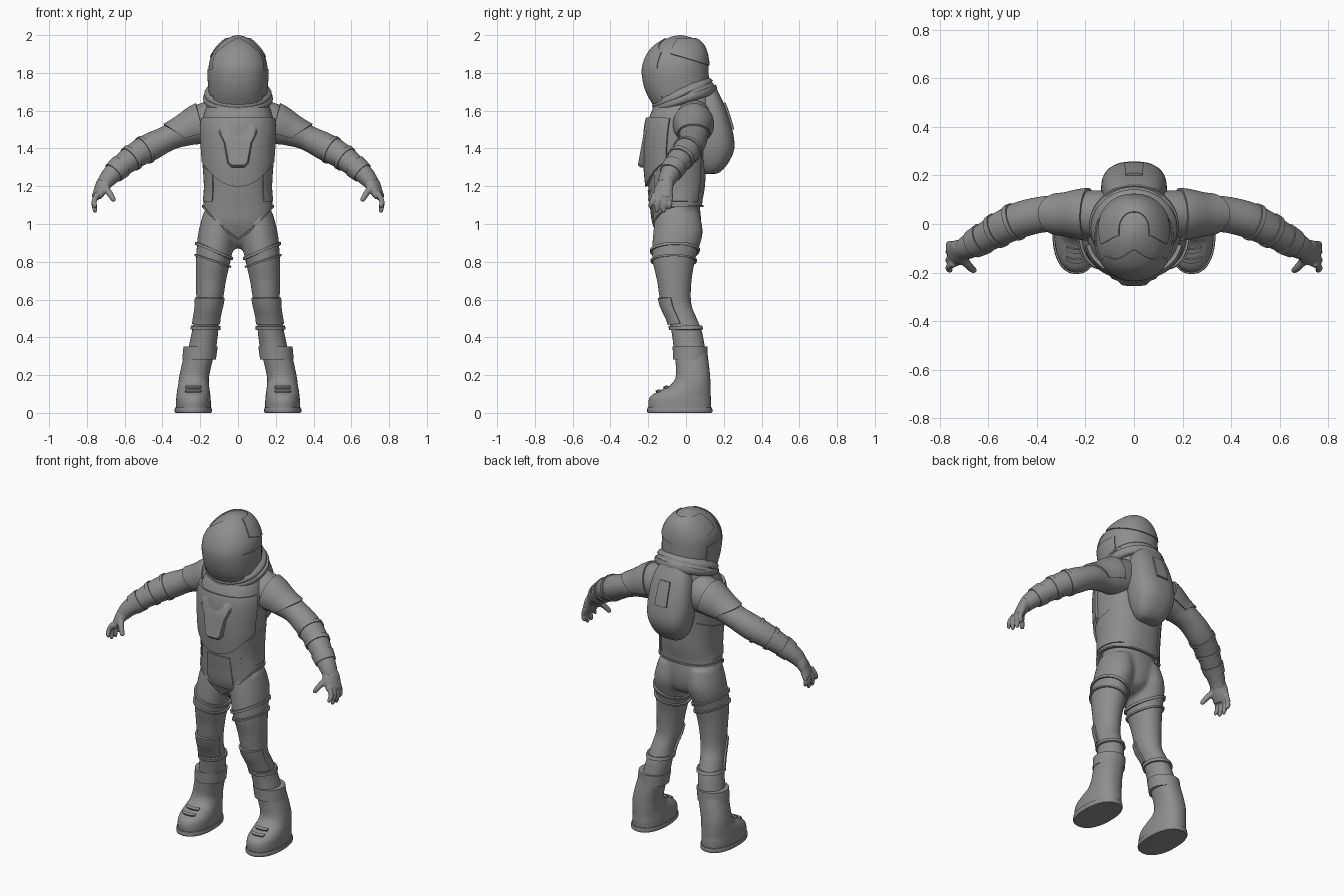
import bpy, bmesh, math
from mathutils import Vector

if "Cube" in bpy.data.objects:
    bpy.data.objects.remove(bpy.data.objects["Cube"])

suit_grey = bpy.data.materials.new("suit grey")
suit_grey.use_nodes = True
GREY = (0.27, 0.27, 0.27, 1)
suit_grey.diffuse_color = GREY
suit_grey.node_tree.nodes["Principled BSDF"].inputs["Base Color"].default_value = GREY
UP = Vector((0, 0, 1))
parts = []


def add_object(name, bm, mirror=False, thick=0):
    bmesh.ops.recalc_face_normals(bm, faces=bm.faces)
    mesh = bpy.data.meshes.new(name)
    bm.to_mesh(mesh)
    bm.free()
    mesh.materials.append(suit_grey)
    ob = bpy.data.objects.new(name, mesh)
    bpy.context.collection.objects.link(ob)
    if thick:
        ob.modifiers.new("Thickness", "SOLIDIFY").thickness = thick
        ob.modifiers["Thickness"].offset = 0
    if mirror:
        ob.modifiers.new("Mirror", "MIRROR")
    parts.append(ob)
    return ob


def sample(rings, v):
    """Smooth interpolation through rings of (x, y, z, width, depth)."""
    n = len(rings) - 1
    v = min(max(v, 0), n)
    i = min(int(v), n - 1)
    f = v - i
    a, b, c, d = (rings[min(max(k, 0), n)] for k in range(i - 1, i + 3))
    return [q + f * (r - p + f * (2*p - 5*q + 4*r - s + f * (3*(q - r) + s - p))) / 2
            for p, q, r, s in zip(a, b, c, d)]


def level(rings, z):
    """Position along a vertical stack of rings at height z."""
    lo, hi = 0, len(rings) - 1
    for _ in range(20):
        mid = (lo + hi) / 2
        lo, hi = (mid, hi) if sample(rings, mid)[2] < z else (lo, mid)
    return lo


def loft(name, rings, lo=0, hi=None, arc=(0, 360), off=0, flat=True, thick=0,
         mirror=False, power=1, seg=40, steps=24):
    """Skin over rings; arc and lo/hi (numbers or functions of angle) cut out panels."""
    hi = len(rings) - 1 if hi is None else hi
    closed = arc[1] - arc[0] == 360
    bm = bmesh.new()
    rows = []
    for j in range(steps + 1):
        row = []
        for i in range(seg if closed else seg + 1):
            t = math.radians(arc[0] + (arc[1] - arc[0]) * i / seg)
            l, h = (e(t) if callable(e) else e for e in (lo, hi))
            v = l + (h - l) * j / steps
            x, y, z, a, b = sample(rings, v)
            n1, n2 = Vector((1, 0, 0)), Vector((0, 1, 0))
            if not flat:
                d = Vector(sample(rings, v + .05)[:3]) - Vector(sample(rings, v - .05)[:3])
                n1 = d.cross(UP).normalized()
                n2 = n1.cross(d).normalized()
            c, s = math.cos(t), math.sin(t)
            c = math.copysign(abs(c) ** power, c)
            s = math.copysign(abs(s) ** power, s)
            row.append(bm.verts.new(Vector((x, y, z)) + n1 * c * (a + off) + n2 * s * (b + off)))
        rows.append(row)
    for r, q in zip(rows, rows[1:]):
        for i in range(seg):
            k = (i + 1) % len(r)
            bm.faces.new((r[i], r[k], q[k], q[i]))
    if closed:
        for row, end in ((rows[0], lo), (rows[-1], hi)):
            if not callable(end):
                bm.faces.new(row)
    return add_object(name, bm, mirror, thick)


def fuse(name, obs, voxel):
    """Blend overlapping pieces into one skin."""
    bpy.ops.object.select_all(action="DESELECT")
    for ob in obs:
        ob.select_set(True)
    bpy.context.view_layer.objects.active = obs[0]
    bpy.ops.object.join()
    for ob in obs[1:]:
        parts.remove(ob)
    obs[0].name = name
    mod = obs[0].modifiers.new("Blend", "REMESH")
    mod.mode, mod.voxel_size = "VOXEL", voxel
    obs[0].modifiers.new("Soften", "SMOOTH").iterations = 4


def stack(*rows):
    """Centred rings from (z, half width, front y, back y)."""
    return [(0, (f + b) / 2, z, a, (b - f) / 2) for z, a, f, b in rows]


def band(name, rings, z0, z1, slope=0, **kw):
    loft(name, rings, lambda t: level(rings, z0 + slope * math.cos(t)),
         lambda t: level(rings, z1 + slope * math.cos(t)), thick=.02, steps=4, **kw)


# Torso with a V shaped hem
torso = stack((.9, .18, -.13, .08), (1, .195, -.172, .09), (1.1, .183, -.187, .085),
              (1.2, .175, -.2, .1), (1.35, .184, -.212, .11), (1.5, .192, -.208, .13),
              (1.59, .178, -.185, .14), (1.66, .145, -.14, .14), (1.73, .1, -.05, .13))
def hem(t):
    return level(torso, 1.09 if math.sin(t) > 0 else .915 + .175 * abs(math.cos(t)))
loft("torso", torso, lo=hem, power=.85, seg=64, steps=40)
loft("hem_piping", torso, lo=hem, hi=lambda t: hem(t) + .1, power=.85, seg=64, steps=2, thick=.014)
loft("chest_plate", torso, lambda t: level(torso, 1.2 + .14 * math.cos(t) ** 2), level(torso, 1.56),
     arc=(195, 345), off=.006, thick=.02, power=.85)
loft("side_panel", torso, lambda t: level(torso, 1.12), lambda t: level(torso, 1.32 + .06 * math.sin(t)),
     arc=(-45, 50), thick=.012, power=.85, mirror=True)
loft("belly_panel", torso, lambda t: level(torso, .97), level(torso, 1.18),
     arc=(248, 292), thick=.01, power=.85)

# Chest control unit
bm = bmesh.new()
half = [(.035, 1.3), (.055, 1.32), (.075, 1.43), (.1, 1.48), (.1, 1.52), (.085, 1.535)]
outline = half + [(-x, z) for x, z in reversed(half)]
def slab(shrink, depth):
    return [bm.verts.new((x * shrink, depth - .16 * (1.54 - z), 1.42 + (z - 1.42) * shrink))
            for x, z in outline]
loops = [slab(1, -.15), slab(1, -.203), slab(.9, -.216)]
for a, b in zip(loops, loops[1:]):
    for i in range(len(a)):
        k = (i + 1) % len(a)
        bm.faces.new((a[i], a[k], b[k], b[i]))
bm.faces.new(loops[0])
bm.faces.new(loops[-1])
add_object("chest_unit", bm)

# Backpack with a raised spine
pack = stack((1.265, .03, .1, .15), (1.275, .07, .08, .18), (1.32, .105, .06, .222),
             (1.4, .13, .04, .256), (1.5, .135, .04, .245), (1.62, .122, .04, .208),
             (1.7, .09, .06, .17), (1.75, .04, .09, .14))
loft("backpack", pack, power=.8)
band("backpack_spine", pack, 1.5, 1.64, arc=(78, 102), power=.8)

# Helmet, visor and hood plates
helmet = stack((1.6, .135, -.15, .1), (1.7, .15, -.208, .12), (1.8, .157, -.23, .12),
               (1.87, .148, -.217, .116), (1.93, .115, -.18, .1), (1.97, .075, -.125, .068),
               (1.992, .036, -.075, .012), (2, .004, -.035, -.025))
loft("helmet", helmet, power=.92, seg=56, steps=48)
loft("visor", helmet, 0, lambda t: level(helmet, 1.88 + .1 * math.sin(t) ** 2),
     arc=(212, 328), thick=.01, power=.92)
loft("hood", helmet, lambda t: level(helmet, 1.89 - .05 * math.sin(t)), level(helmet, 1.98),
     arc=(-12, 192), thick=.012, power=.92)
loft("ear_panel", helmet, level(helmet, 1.68), level(helmet, 1.82), arc=(-40, 20),
     thick=.01, power=.92, mirror=True)

# Tilted neck ring
collar = [(0, .002, 1.64, .165, .16), (0, -.002, 1.652, .182, .178), (0, -.01, 1.672, .184, .18),
          (0, -.013, 1.68, .172, .168), (0, -.016, 1.686, .178, .174),
          (0, -.022, 1.7, .175, .17), (0, -.03, 1.718, .155, .15)]
loft("neck_ring", collar, flat=False, seg=56)

# Arms with shoulder caps and sleeve rings
arm = [(.1, .035, 1.55, .1, .115), (.2, .04, 1.525, .098, .105), (.29, .04, 1.49, .08, .08),
       (.37, .04, 1.455, .074, .068), (.46, .02, 1.41, .074, .073), (.54, -.015, 1.365, .07, .068),
       (.62, -.06, 1.305, .06, .058), (.68, -.093, 1.25, .05, .048), (.71, -.11, 1.21, .042, .038)]
loft("arm", arm, flat=False, mirror=True, steps=40)
loft("shoulder_cap", arm, .9, lambda t: 2.3 + .6 * math.sin(t), arc=(-25, 205), flat=False,
     mirror=True, thick=.02)
for name, start, end in (("elbow_ring", 4.3, 4.5), ("forearm_ring", 5.2, 5.4), ("glove_cuff", 6, 6.6)):
    loft(name, arm, start, end, flat=False, mirror=True, off=.006, steps=4)

# Gloves
palm = [(.7, -.1, 1.235, .042, .036), (.72, -.115, 1.195, .052, .034), (.75, -.128, 1.14, .05, .022)]
glove = [loft("palm", palm, flat=False, seg=20)]
for y, spread, tip in ((-.165, -.025, 1.085), (-.137, -.018, 1.062),
                       (-.108, -.01, 1.06), (-.082, -.004, 1.08)):
    finger = [(.742, y, 1.165, .014, .014), (.762, y + spread / 2, 1.12, .0145, .0145),
              (.757, y + spread, tip + .012, .0125, .0125), (.752, y + spread, tip, .006, .006)]
    glove.append(loft("finger", finger, flat=False, seg=12, steps=10))
thumb = [(.712, -.13, 1.2, .022, .022), (.682, -.17, 1.165, .017, .017),
         (.66, -.19, 1.13, .014, .014), (.655, -.195, 1.12, .007, .007)]
glove.append(loft("thumb", thumb, flat=False, seg=12, steps=10))
fuse("glove", glove, .006)
glove[0].modifiers.new("Mirror", "MIRROR")

# Hips and legs
leg = [(.2, .025, .28, .076, .085), (.176, .006, .42, .071, .082), (.166, -.02, .5, .066, .078),
       (.152, -.053, .58, .07, .081), (.143, -.062, .7, .08, .092), (.129, -.064, .82, .093, .115),
       (.111, -.043, .95, .1, .131), (.095, -.045, 1.06, .088, .115)]
left = loft("left_leg", leg, steps=40)
right = loft("right_leg", [(-r[0],) + r[1:] for r in leg], steps=40)
hips = stack((.87, .03, -.07, .0), (.91, .1, -.115, .06), (1, .175, -.15, .08), (1.12, .165, -.16, .07))
fuse("trousers", [left, right, loft("hips", hips)], .012)
band("thigh_strap", leg, .85, .865, slope=.04, mirror=True)
band("thigh_seam", leg, .8, .81, slope=.03, mirror=True)
band("knee_pad", leg, .47, .61, arc=(195, 345), mirror=True)
band("calf_strap", leg, .44, .46, mirror=True)

# Boots with cuffs, straps and soles
boot = [(.236, -.033, .025, .092, .165), (.236, -.033, .06, .092, .166), (.236, -.027, .09, .09, .158),
        (.236, -.004, .118, .086, .135), (.235, .022, .145, .082, .108), (.233, .036, .185, .079, .092),
        (.22, .034, .25, .079, .088), (.2, .025, .33, .08, .086)]
loft("boot", boot, mirror=True, power=.88, steps=36)
cuff = [(.206, .024, .283, .089, .092), (.198, .021, .352, .091, .092)]
loft("boot_cuff", cuff, mirror=True, steps=4)
for z in (.108, .128):
    band("boot_strap", boot, z, z + .008, arc=(245, 295), power=.88, mirror=True)
sole = [(.237, -.033, 0, .094, .168), (.237, -.033, .008, .099, .173), (.237, -.033, .028, .097, .171)]
loft("sole", sole, mirror=True, power=.88, steps=6)
for i in range(7):
    y = -.15 + i * .04
    tread = [(.237, y, 0, .07, .01), (.237, y, .012, .07, .01)]
    loft("tread_bar", tread, mirror=True, power=.3, seg=20, steps=1)

# Bake modifiers, then shade smooth with crisp panel edges
bpy.ops.object.select_all(action="DESELECT")
for ob in parts:
    ob.select_set(True)
bpy.context.view_layer.objects.active = parts[0]
bpy.ops.object.convert(target="MESH")
bpy.ops.object.shade_smooth_by_angle(angle=math.radians(40))
